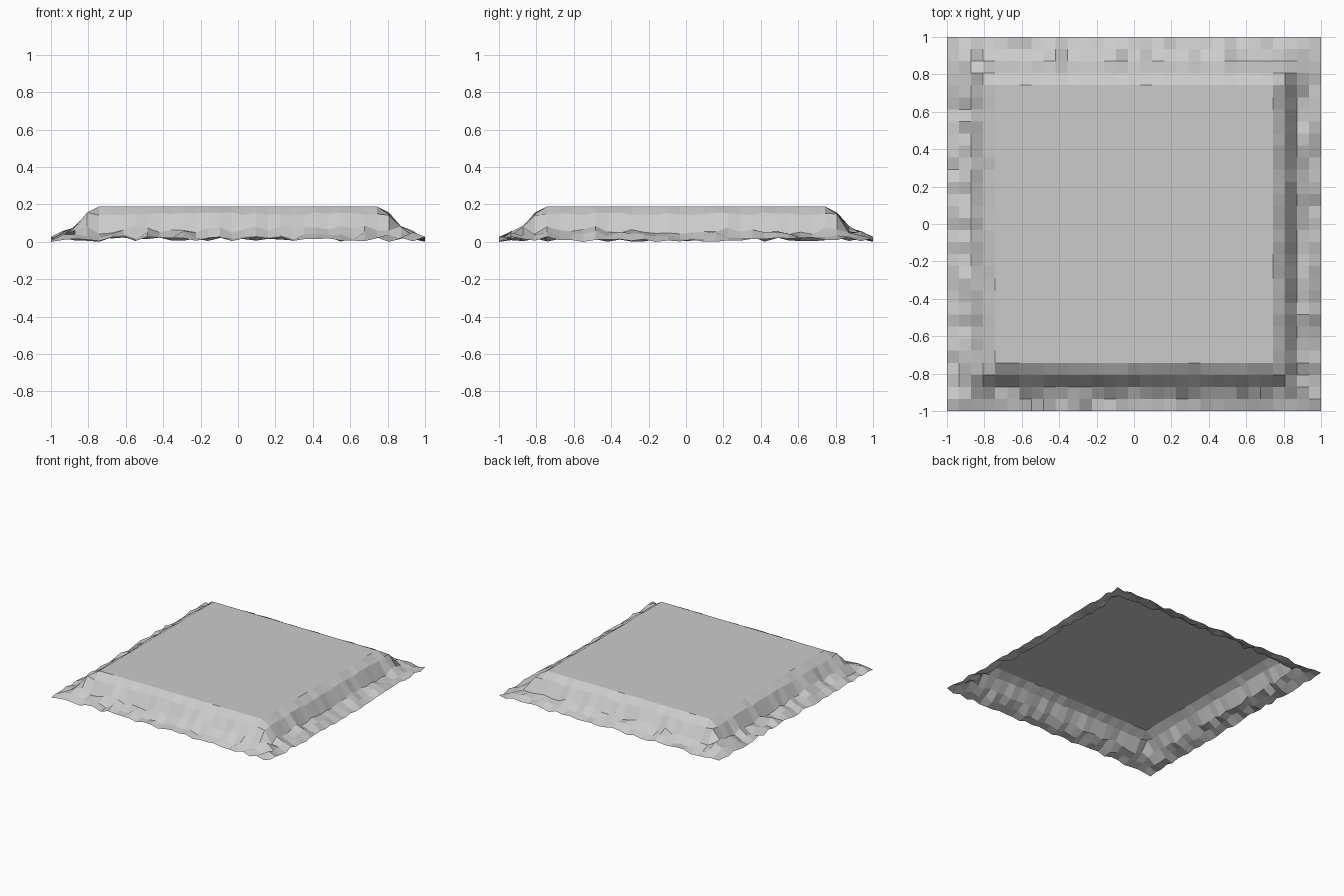
import bpy, bmesh, random

if "Cube" in bpy.data.objects:
    bpy.data.objects.remove(bpy.data.objects["Cube"])

random.seed(7)
N = 31                     # cells per side
STEP = 2 / N
TOP = 0.19
# lowest and highest height of each ring, counted inward from the rim
RINGS = [(0.0, 0.028), (0.012, 0.06), (0.04, 0.088), (0.142, 0.158)]


def height(i, j):
    ring = min(i, j, N - i, N - j)
    if ring >= len(RINGS):
        return TOP
    if (i, j) == (0, 0):
        return 0.0
    return random.uniform(*RINGS[ring])


# Terrain tile: flat plateau with a rough sloping border, open underneath
bm = bmesh.new()
grid = [[bm.verts.new((-1 + i * STEP, -1 + j * STEP, height(i, j)))
         for j in range(N + 1)] for i in range(N + 1)]
for i in range(N):
    for j in range(N):
        bm.faces.new((grid[i][j], grid[i + 1][j],
                      grid[i + 1][j + 1], grid[i][j + 1]))

mesh = bpy.data.meshes.new("plateau_tile")
bm.to_mesh(mesh)
bm.free()
tile = bpy.data.objects.new("plateau_tile", mesh)
bpy.context.collection.objects.link(tile)
